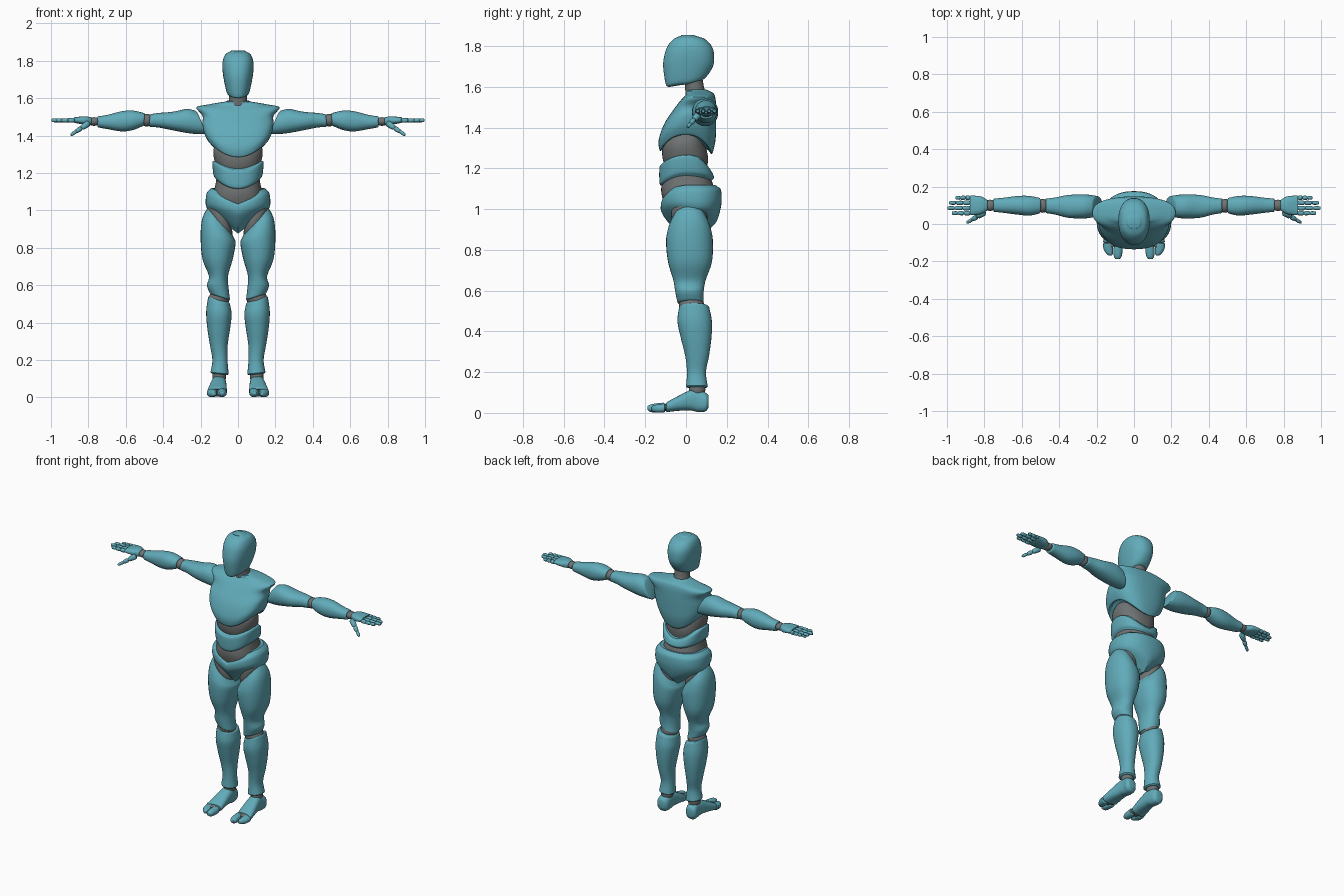
import bpy, bmesh, math
from mathutils import Vector, Matrix

N = 32


def material(name, rgb):
    m = bpy.data.materials.new(name)
    m.diffuse_color = (*rgb, 1)
    return m


TEAL = material("teal shell", (0.12, 0.41, 0.49))
GREY = material("dark grey joint", (0.16, 0.17, 0.17))


def finish(name, bm, mat, mirror):
    bmesh.ops.recalc_face_normals(bm, faces=bm.faces[:])
    me = bpy.data.meshes.new(name)
    bm.to_mesh(me)
    bm.free()
    me.materials.append(mat)
    me.shade_smooth()
    me.set_sharp_from_angle(angle=math.radians(40))
    ob = bpy.data.objects.new(name, me)
    bpy.context.collection.objects.link(ob)
    if mirror:
        mod = ob.modifiers.new("Mirror", 'MIRROR')
        mod.use_mirror_merge = False
    return ob


def smooth_rows(rows, sub):
    """Catmull-Rom interpolation between rows of ring parameters."""
    out = []
    for i in range(len(rows) - 1):
        a, b, c, d = (rows[max(0, min(len(rows) - 1, i + k))] for k in (-1, 0, 1, 2))
        for s in range(sub):
            t = s / sub
            out.append([0.5 * (2 * q + (r - p) * t + (2 * p - 5 * q + 4 * r - s4) * t * t
                               + (3 * q - p - 3 * r + s4) * t ** 3)
                        for p, q, r, s4 in zip(a, b, c, d)])
    return out + [list(rows[-1])]


def round_end(ring, inner):
    """Two shrinking rings that soften the rim of an end."""
    c = sum(ring, Vector()) / len(ring)
    out = (c - sum(inner, Vector()) / len(inner)).normalized()
    r = sum((v - c).length for v in ring) / len(ring)
    return [[c + (v - c) * k + out * min(r * h, 0.007) for v in ring]
            for k, h in ((0.95, 0.07), (0.85, 0.12))]


def skin(name, rings, mat, mirror=False):
    n = len(rings[0])
    rings = round_end(rings[0], rings[1])[::-1] + rings + round_end(rings[-1], rings[-2])
    bm = bmesh.new()
    vs = [[bm.verts.new(p) for p in r] for r in rings]
    for a, b in zip(vs, vs[1:]):
        for i in range(n):
            j = (i + 1) % n
            bm.faces.new((a[i], a[j], b[j], b[i]))
    for r in (vs[0], vs[-1]):          # end caps made of strips across the ring
        for i in range(n // 2):
            quad = [r[i], r[i + 1], r[(n - i - 1) % n], r[(n - i) % n]]
            bm.faces.new(list(dict.fromkeys(quad)))
    return finish(name, bm, mat, mirror)


def oval(i, n, p):
    t = 2 * math.pi * i / n
    c, s = math.cos(t), math.sin(t)
    return (math.copysign(abs(c) ** (2 / p), c), math.copysign(abs(s) ** (2 / p), s))


def band(name, rows, mat, p=2.3, v=2):
    """Torso shell, rows: z front, z side, z back, y front, y back, half width."""
    rings = []
    for zf, zs, zb, yf, yb, w in smooth_rows(rows, 5):
        ring = []
        for i in range(N * 2):
            c, s = oval(i, N * 2, p)
            z = zb if s > 0 else zf
            ring.append(Vector((w * c, (yf + yb) / 2 + s * (yb - yf) / 2,
                                z + (zs - z) * abs(c) ** v)))
        rings.append(ring)
    return skin(name, rings, mat)


def limb(name, axis, rows, mat, p=2.2):
    """Mirrored limb, rows: position, tilt, a min, a max, b min, b max."""
    rings = []
    for pos, tilt, a0, a1, b0, b1 in smooth_rows(rows, 5):
        ring = []
        for i in range(N):
            c, s = oval(i, N, p)
            da, db = c * (a1 - a0) / 2, s * (b1 - b0) / 2
            a, b = (a0 + a1) / 2 + da, (b0 + b1) / 2 + db
            ring.append(Vector({'x': (pos + tilt * db, a, b),
                                'y': (a, pos + tilt * da, b),
                                'z': (a, b, pos + tilt * da)}[axis]))
        rings.append(ring)
    return skin(name, rings, mat, True)


def tube(name, p0, p1, r0, r1, mat=TEAL):
    """Small bulging finger segment."""
    p0, p1 = Vector(p0), Vector(p1)
    q = (p1 - p0).to_track_quat('Z', 'Y')
    rings = []
    for t, k in ((0, 0.8), (0.15, 1), (0.5, 1.03), (0.85, 1), (1, 0.7)):
        r = (r0 + (r1 - r0) * t) * k
        rings.append([p0.lerp(p1, t) + q @ Vector((r * c, r * s, 0))
                      for c, s in (oval(i, 12, 2) for i in range(12))])
    return skin(name, rings, mat, True)


def ball(name, loc, size):
    bm = bmesh.new()
    bmesh.ops.create_uvsphere(bm, u_segments=24, v_segments=14, radius=1,
                              matrix=Matrix.Translation(loc) @ Matrix.Diagonal((*size, 1)))
    return finish(name, bm, GREY, True)


# Head and neck
band("head", [(1.60, 1.612, 1.62, -.088, .03, .045), (1.615, 1.63, 1.64, -.1, .09, .06),
              (1.70, 1.70, 1.70, -.112, .132, .076), (1.755, 1.755, 1.755, -.106, .138, .083),
              (1.80, 1.80, 1.80, -.09, .126, .081), (1.835, 1.835, 1.835, -.06, .092, .066),
              (1.851, 1.851, 1.851, -.025, .045, .038)], TEAL, 2.3)
band("neck", [(1.54, 1.54, 1.56, .0, .1, .054), (1.60, 1.60, 1.60, -.005, .088, .048),
              (1.65, 1.65, 1.65, -.01, .08, .048)], GREY, 2)

# Torso shells and the grey core between them
band("chest", [(1.292, 1.372, 1.277, -.117, .118, .147), (1.288, 1.367, 1.275, -.129, .13, .158),
               (1.34, 1.41, 1.34, -.134, .145, .18), (1.42, 1.46, 1.42, -.106, .148, .19),
               (1.49, 1.505, 1.49, -.06, .148, .19), (1.535, 1.55, 1.54, -.025, .145, .222),
               (1.562, 1.565, 1.568, 0, .135, .165), (1.575, 1.582, 1.582, .0, .11, .065)],
     TEAL, 2.4)
band("upper_core", [(1.18, 1.18, 1.18, -.09, .1, .1), (1.25, 1.25, 1.25, -.115, .108, .122),
                    (1.32, 1.32, 1.32, -.112, .095, .132), (1.38, 1.38, 1.38, -.08, .09, .11)],
     GREY)
band("abdomen", [(1.215, 1.265, 1.188, -.118, .118, .126), (1.205, 1.255, 1.18, -.13, .128, .137),
                 (1.13, 1.19, 1.155, -.13, .138, .131), (1.115, 1.17, 1.145, -.12, .13, .12)],
     TEAL)
band("waist_core", [(1.0, 1.0, 1.0, -.10, .14, .14), (1.08, 1.08, 1.08, -.121, .142, .133),
                    (1.14, 1.14, 1.14, -.116, .126, .12), (1.2, 1.2, 1.2, -.1, .1, .11)], GREY)
band("pelvis", [(1.035, 1.112, 1.112, -.108, .152, .15), (1.02, 1.09, 1.092, -.123, .172, .168),
                (.98, 1.04, 1.02, -.118, .173, .173), (.92, 1.01, .935, -.075, .147, .166),
                (.878, .995, .885, -.03, .09, .155)], TEAL, 2.3, 1)

# Legs
limb("hip_joint", 'z', [(.90, 1.05, .04, .155, -.06, .1), (.95, 1.05, .03, .162, -.072, .105),
                        (1.0, 1.05, .04, .15, -.07, .1)], GREY)
limb("thigh", 'z', [(.945, 1.0, .035, .165, -.065, .1), (.90, .6, .02, .192, -.088, .122),
                    (.84, .2, .013, .2, -.098, .132), (.74, 0, .028, .19, -.088, .127),
                    (.65, 0, .053, .156, -.062, .096), (.59, .15, .05, .166, -.052, .086),
                    (.543, .3, .043, .152, -.042, .085)], TEAL)
ball("knee_joint", (.1, .027, .53), (.055, .062, .05))
limb("shin", 'z', [(.517, .3, .043, .16, -.034, .114), (.45, .1, .034, .17, -.042, .127),
                   (.37, 0, .042, .164, -.026, .125), (.28, 0, .055, .15, -.004, .113),
                   (.2, 0, .056, .137, .005, .098), (.13, .1, .05, .147, 0, .107)], TEAL)
ball("ankle_joint", (.1, .055, .115), (.037, .04, .045))

# Feet
limb("foot", 'y', [(.108, 0, .08, .135, .022, .088), (.095, 0, .068, .143, .007, .1),
                   (.06, 0, .064, .14, .004, .117), (.02, 0, .062, .145, .012, .112),
                   (-.04, 0, .06, .156, .010, .082), (-.09, -.1, .06, .165, .004, .055)], TEAL, 2.5)
limb("toe_joint", 'y', [(-.08, 0, .066, .158, .009, .048), (-.12, 0, .066, .158, .009, .042)], GREY)
limb("big_toe", 'y', [(-.112, 0, .06, .107, .002, .05), (-.15, 0, .062, .11, .001, .046),
                      (-.175, 0, .067, .107, .005, .041), (-.187, 0, .075, .1, .013, .034)], TEAL)
limb("outer_toes", 'y', [(-.106, 0, .11, .167, .002, .046), (-.135, 0, .112, .162, .001, .042),
                         (-.158, 0, .113, .148, .005, .037), (-.168, 0, .117, .136, .01, .03)], TEAL)

# Arms
limb("upper_arm", 'x', [(.2, .45, .04, .15, 1.407, 1.533), (.26, .2, .03, .158, 1.41, 1.542),
                        (.35, 0, .033, .155, 1.428, 1.527), (.42, 0, .05, .142, 1.442, 1.521),
                        (.468, -.1, .058, .136, 1.447, 1.515)], TEAL)
ball("elbow_joint", (.487, .097, 1.482), (.032, .037, .034))
limb("forearm", 'x', [(.506, -.1, .056, .14, 1.45, 1.52), (.56, 0, .045, .15, 1.43, 1.533),
                      (.62, 0, .05, .15, 1.422, 1.53), (.7, 0, .06, .14, 1.435, 1.51),
                      (.747, 0, .065, .136, 1.443, 1.503)], TEAL)
ball("wrist_joint", (.77, .1, 1.475), (.036, .03, .023))

# Hands
limb("palm", 'x', [(.787, 0, .07, .13, 1.455, 1.498), (.82, 0, .053, .148, 1.458, 1.503),
                   (.872, 0, .047, .152, 1.467, 1.498)], TEAL, 2.6)
for y, tip in ((.058, .975), (.085, .999), (.113, .99), (.14, .955)):
    start, gap = .876, .004
    step = (tip - start) / 3
    tube("finger_core", (start - .01, y, 1.481), (tip - .01, y, 1.481), .008, .006, GREY)
    for k in range(3):
        x = start + k * step
        tube("finger_segment", (x + gap / 2, y, 1.481), (x + step - gap / 2, y, 1.481),
             .0125 - k * .001, .0115 - k * .001)
a, b = Vector((.80, .062, 1.465)), Vector((.893, .007, 1.403))
tube("thumb_core", a, a.lerp(b, .9), .011, .007, GREY)
for k, (t0, t1) in enumerate(((0, .4), (.44, .7), (.73, 1))):
    tube("thumb_segment", a.lerp(b, t0), a.lerp(b, t1), .018 - k * .004, .014 - k * .003)
